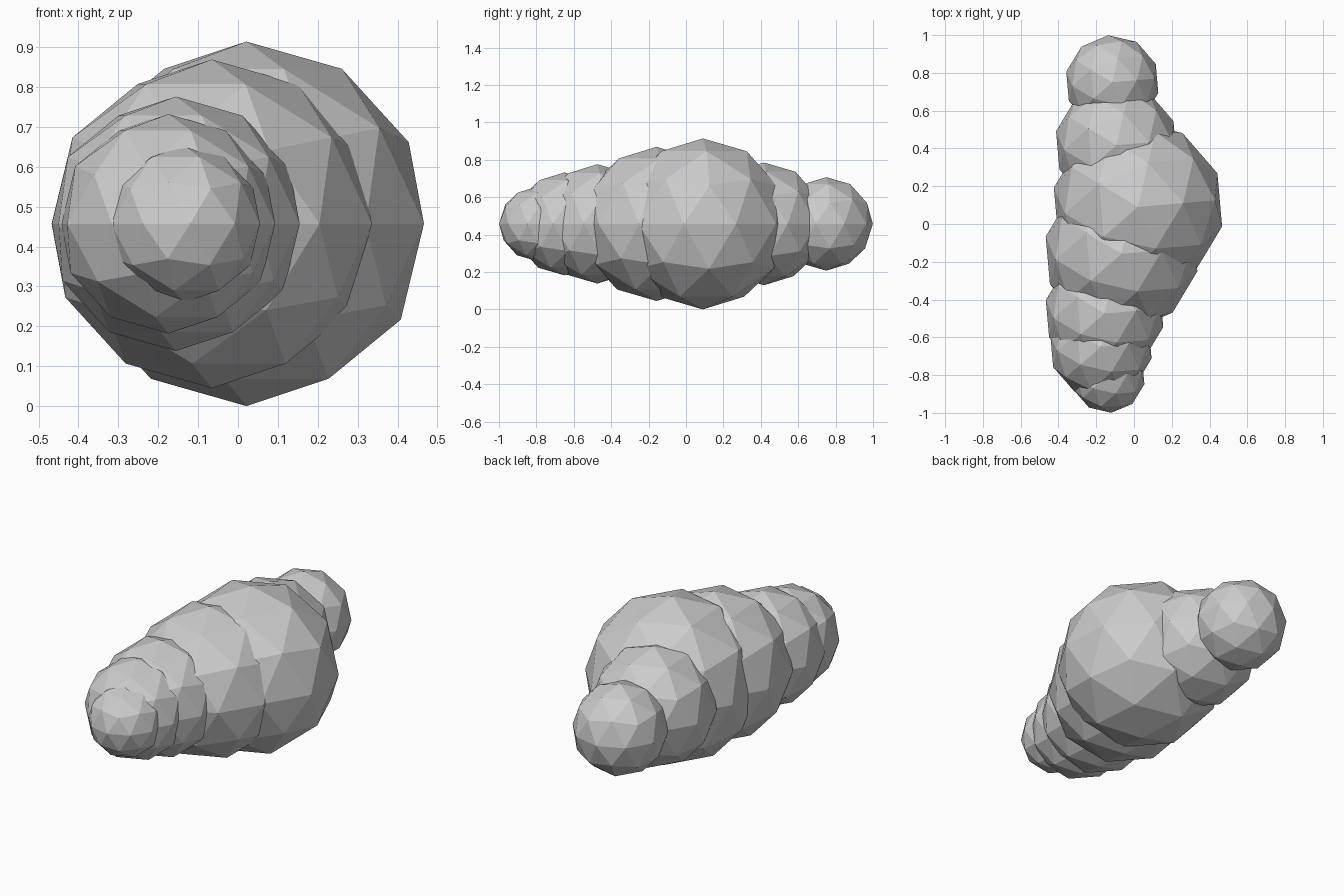
import bpy
from math import radians

if "Cube" in bpy.data.objects:
    bpy.data.objects.remove(bpy.data.objects["Cube"])

MID_Z = 0.457   # all segments share one centre height
TURN = radians(5)

# name, x, y, radius of each body segment, from head to tail
SEGMENTS = [
    ("head", -0.115, 0.750, 0.250),
    ("neck_segment", -0.093, 0.417, 0.328),
    ("large_body_segment", 0.021, 0.090, 0.457),
    ("rear_body_segment", -0.066, -0.158, 0.412),
    ("tail_segment_1", -0.156, -0.474, 0.319),
    ("tail_segment_2", -0.175, -0.650, 0.275),
    ("tail_tip", -0.137, -0.803, 0.197),
]


def segment(name, x, y, radius):
    # faceted ball
    bpy.ops.mesh.primitive_ico_sphere_add(
        subdivisions=2, radius=radius, location=(x, y, MID_Z),
        rotation=(0, 0, TURN))
    bpy.context.object.name = name


for s in SEGMENTS:
    segment(*s)
